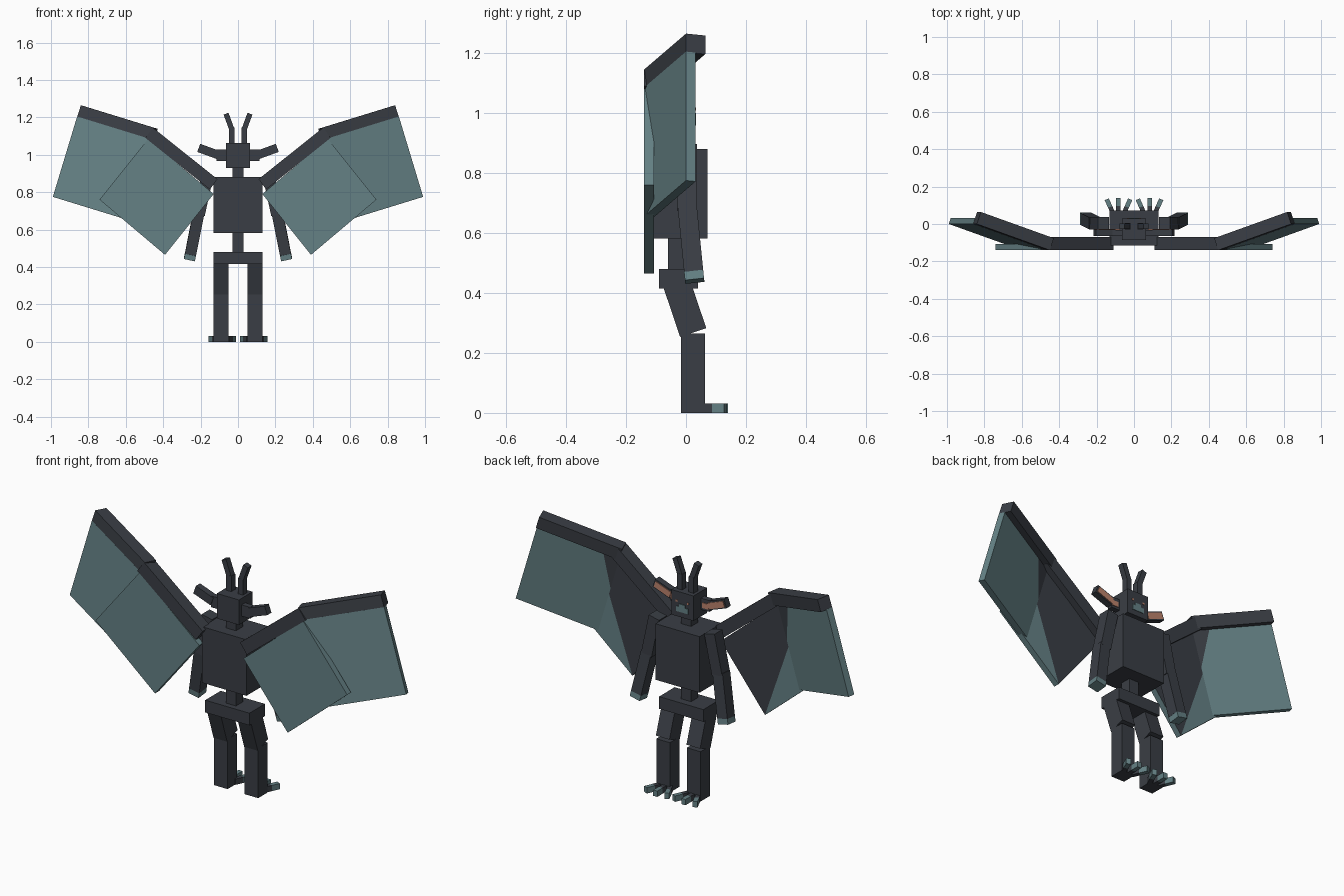
import bpy, bmesh, math
from mathutils import Vector as V

if "Cube" in bpy.data.objects:
    bpy.data.objects.remove(bpy.data.objects["Cube"])


def material(name, rgb):
    m = bpy.data.materials.new(name)
    m.diffuse_color = (*rgb, 1)
    m.use_nodes = True
    m.node_tree.nodes["Principled BSDF"].inputs["Base Color"].default_value = m.diffuse_color
    return m


DARK = material("charcoal", (0.042, 0.048, 0.059))
TEAL = material("dull_teal", (0.130, 0.220, 0.235))
PINK = material("salmon", (0.50, 0.225, 0.15))


def finish(name, bm, mats, side):
    # mirror across x for the other side, then make the object
    for v in bm.verts:
        v.co.x *= side
    bmesh.ops.recalc_face_normals(bm, faces=bm.faces[:])
    me = bpy.data.meshes.new(name)
    bm.to_mesh(me)
    bm.free()
    for m in mats:
        me.materials.append(m)
    ob = bpy.data.objects.new(name, me)
    bpy.context.collection.objects.link(ob)
    return ob


def slab(o, u, v, w):
    # box from a corner and three edge vectors
    bm = bmesh.new()
    bmesh.ops.create_cube(bm, size=1)
    o, u, v, w = V(o), V(u), V(v), V(w)
    for p in bm.verts:
        c = p.co + V((.5, .5, .5))
        p.co = o + u * c.x + v * c.y + w * c.z
    return bm


def box(name, x, y, z, mat=DARK, side=1):
    bm = slab((x[0], y[0], z[0]), (x[1] - x[0], 0, 0),
              (0, y[1] - y[0], 0), (0, 0, z[1] - z[0]))
    return finish(name, bm, [mat], side)


def limb(name, p, q, width, depth, mat=DARK, side=1):
    # upright beam between two end centres
    p, q = V(p), V(q)
    d = q - p
    w = d.cross(V((1, 0, 0))).normalized()
    u = w.cross(d).normalized()
    u, w = u * width, w * depth
    return finish(name, slab(p - u / 2 - w / 2, u, w, d), [mat], side)


def bar(name, p, q, height, y, mat=DARK, side=1):
    # beam sloping in the xz plane, between two y values
    d = V((q[0] - p[0], 0, q[1] - p[1]))
    h = V((-d.z, 0, d.x)).normalized() * height
    o = V((p[0], y[0], p[1])) - h / 2
    return finish(name, slab(o, d, h, (0, y[1] - y[0], 0)), [mat], side)


def membrane(name, o, u, v, thick, a, b, side):
    # wing skin: rear face is dark on the body side of the line a-b
    o, u, v = V(o), V(u), V(v)
    n = u.cross(v).normalized()
    if n.y < 0:
        n = -n
    bm = slab(o, u, v, n * thick)
    pa, pb = o + u * a[0] + v * a[1], o + u * b[0] + v * b[1]
    cut = (pb - pa).cross(n).normalized()
    if cut.dot(o - pa) < 0:
        cut = -cut
    bmesh.ops.bisect_plane(bm, geom=bm.verts[:] + bm.edges[:] + bm.faces[:],
                           plane_co=pa, plane_no=cut)
    for f in bm.faces:
        c = f.calc_center_median()
        rear = all((p.co - o).dot(n) > thick * .9 for p in f.verts)
        f.material_index = int(rear and (c - pa).dot(cut) > 0)
    return finish(name, bm, [TEAL, DARK], side)


# body core
box("torso", (-.13, .13), (-.115, .072), (.582, .88))
box("waist", (-.03, .03), (-.06, 0), (.48, .582))
box("pelvis", (-.13, .13), (-.09, .04), (.415, .48))
box("neck", (-.03, .03), (-.06, 0), (.88, .93))
box("head", (-.065, .065), (-.085, .03), (.93, 1.063))

# face markings
box("mouth", (-.035, .035), (.029, .033), (.958, .985), TEAL)
box("nose", (-.018, .018), (.029, .033), (.985, 1.0), TEAL)

for s, tag in ((1, "right"), (-1, "left")):
    box("eye_" + tag, (.028, .038), (.029, .033), (1.008, 1.018), PINK, s)

    # ears with coloured inner side
    box("ear_base_" + tag, (.065, .115), (-.062, -.032), (.968, 1.028), DARK, s)
    bar("ear_tip_" + tag, (.108, 1.0), (.21, 1.037), .046, (-.065, -.03), DARK, s)
    bar("ear_lining_" + tag, (.112, 1.0), (.203, 1.034), .032, (-.03, -.026), PINK, s)
    box("ear_lining_base_" + tag, (.075, .112), (-.032, -.028), (.98, 1.008), PINK, s)

    # horns
    limb("horn_base_" + tag, (.034, -.012, 1.06), (.034, -.012, 1.145), .03, .034, DARK, s)
    limb("horn_tip_" + tag, (.034, -.012, 1.138), (.064, -.012, 1.22), .028, .032, DARK, s)

    # arms
    limb("upper_arm_" + tag, (.163, .004, .89), (.208, .004, .68), .062, .066, DARK, s)
    limb("forearm_" + tag, (.21, .004, .69), (.254, .026, .468), .06, .064, DARK, s)
    limb("claws_" + tag, (.254, .026, .468), (.26, .029, .44), .06, .064, TEAL, s)

    # legs
    limb("thigh_" + tag, (.09, -.034, .44), (.09, .024, .268), .08, .092, DARK, s)
    box("shin_" + tag, (.05, .13), (-.016, .064), (0, .265), DARK, s)

    # fanned toes with coloured ends
    for i in (-1, 0, 1):
        a = math.radians(24 * i)
        d = V((math.sin(a), math.cos(a), 0))
        root = V((.083 + .026 * i, .05, .0155))
        mid, end = root + d * .045, root + d * .09
        limb(f"toe_{tag}_{i + 2}", root, mid, .024, .031, DARK, s)
        limb(f"toe_claw_{tag}_{i + 2}", mid, end, .024, .031, TEAL, s)

    # wing bones
    finish("inner_wing_bone_" + tag,
           slab((.11, -.14, .87), (.345, 0, .275), (.04, 0, -.055), (0, .07, 0)), [DARK], s)
    u, v = V((.39, .14, .12)), V((.13, 0, -.43))
    n = u.cross(v).normalized()
    n = n if n.y > 0 else -n
    finish("outer_wing_bone_" + tag,
           slab((.45, -.14, 1.145), u, (.02, 0, -.062), n * .068), [DARK], s)

    # wing skins
    membrane("inner_wing_skin_" + tag, (.13, -.14, .79), (.35, 0, .295),
             (.26, 0, -.325), .033, (.84, .44), (0, 1), s)
    membrane("outer_wing_skin_" + tag, (.47, -.14, 1.085), u, v, .034,
             (.22, 0), (0, .45), s)
